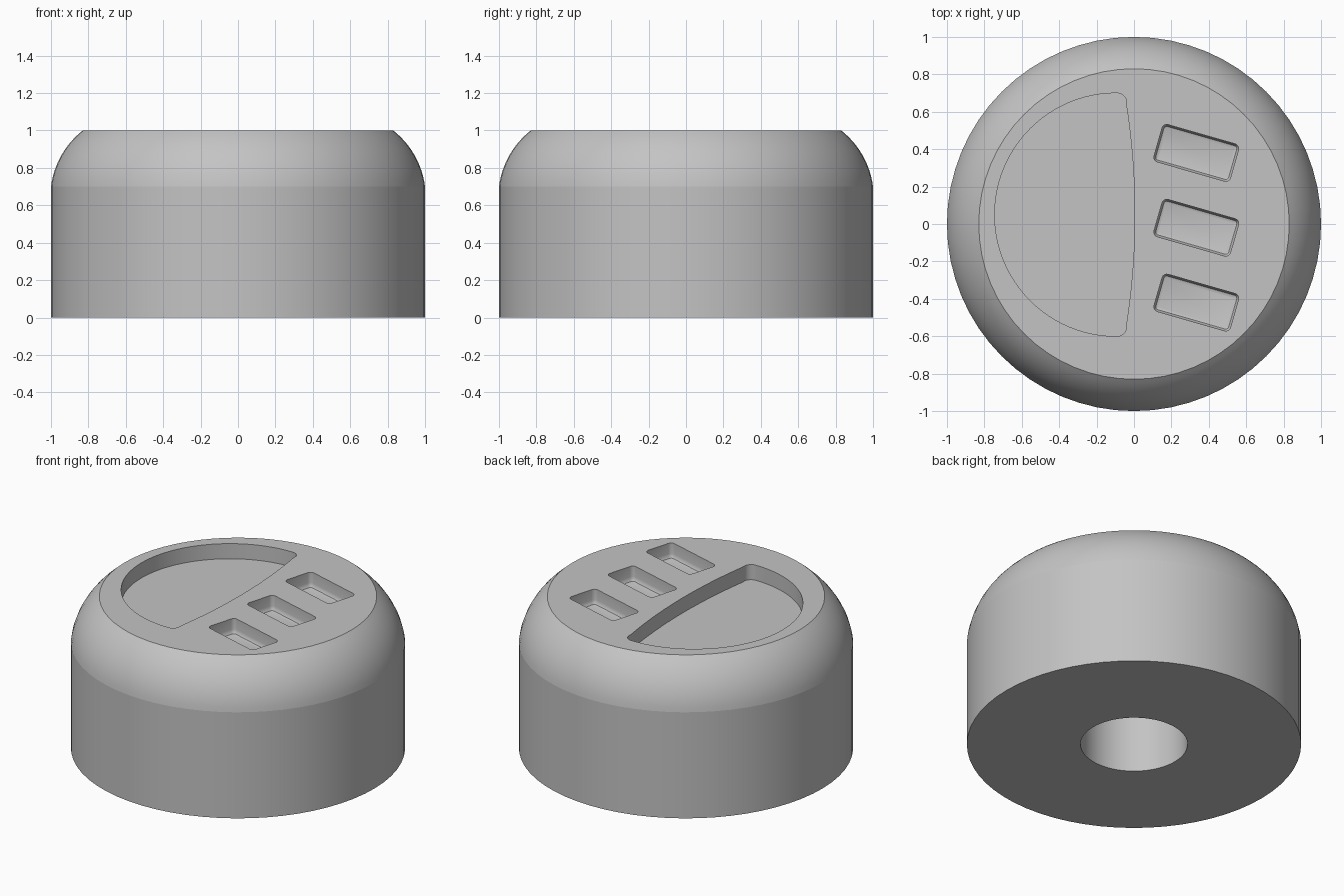
import bpy
import bmesh
from math import sin, cos, pi, radians, atan2, asin, hypot

if "Cube" in bpy.data.objects:
    bpy.data.objects.remove(bpy.data.objects["Cube"], do_unlink=True)

SEGMENTS = 64

grey = bpy.data.materials.new("plain grey")
grey.use_nodes = True
colour = (0.55, 0.55, 0.55, 1)
grey.diffuse_color = colour
grey.node_tree.nodes["Principled BSDF"].inputs["Base Color"].default_value = colour


def finish(bm, name):
    bmesh.ops.recalc_face_normals(bm, faces=bm.faces[:])
    mesh = bpy.data.meshes.new(name)
    bm.to_mesh(mesh)
    bm.free()
    obj = bpy.data.objects.new(name, mesh)
    bpy.context.collection.objects.link(obj)
    mesh.materials.append(grey)
    return obj


def arc(cx, cy, r, start, end, steps):
    angles = [radians(start + (end - start) * i / steps) for i in range(steps + 1)]
    return [(cx + r * cos(a), cy + r * sin(a)) for a in angles]


def bulge(p, q, sag, steps):
    """Circular arc from p to q, swelling outward by sag."""
    dx, dy = q[0] - p[0], q[1] - p[1]
    chord = hypot(dx, dy)
    r = chord * chord / (8 * sag) + sag / 2
    half = asin(chord / 2 / r)
    nx, ny = dy / chord, -dx / chord
    cx = (p[0] + q[0]) / 2 - nx * (r - sag)
    cy = (p[1] + q[1]) / 2 - ny * (r - sag)
    mid = atan2(ny, nx)
    return [(cx + r * cos(mid + half * t), cy + r * sin(mid + half * t))
            for t in [2 * i / steps - 1 for i in range(steps + 1)]]


def lathe(profile, name):
    bm = bmesh.new()
    verts = [bm.verts.new((r, 0, z)) for r, z in profile]
    edges = [bm.edges.new(pair) for pair in zip(verts, verts[1:])]
    bmesh.ops.spin(bm, geom=verts + edges, cent=(0, 0, 0), axis=(0, 0, 1),
                   angle=2 * pi, steps=SEGMENTS)
    bmesh.ops.remove_doubles(bm, verts=bm.verts[:], dist=0.0005)
    bmesh.ops.holes_fill(bm, edges=[e for e in bm.edges if e.is_boundary])
    return finish(bm, name)


def loft(rings, name):
    """Closed solid through (outline, height) rings."""
    bm = bmesh.new()
    loops = [[bm.verts.new((x, y, z)) for x, y in pts] for pts, z in rings]
    for a, b in zip(loops, loops[1:]):
        for i in range(len(a)):
            j = (i + 1) % len(a)
            bm.faces.new((a[i], a[j], b[j], b[i]))
    bm.faces.new(loops[0])
    bm.faces.new(loops[-1])
    return finish(bm, name)


def slot_outline(cx, cy, w, h, r, tilt):
    pts = []
    for sx, sy, start in ((1, 1, 0), (-1, 1, 90), (-1, -1, 180), (1, -1, 270)):
        pts += arc(sx * (w / 2 - r), sy * (h / 2 - r), r, start, start + 90, 4)
    c, s = cos(radians(tilt)), sin(radians(tilt))
    return [(cx + x * c - y * s, cy + x * s + y * c) for x, y in pts]


# Round body with domed shoulder and a blind hole underneath
shoulder = bulge((1, 0.7), (0.83, 1), 0.034, 12)
body = lathe([(0.32, 0.6), (0.32, 0), (1, 0)] + shoulder, "round_body")

# Half-moon recess outline: big semicircle, two small corners, bowed side
half_moon = arc(-0.095, 0.05, 0.65, 90, 270, 48)
half_moon += arc(-0.09, -0.55, 0.05, 275, 350, 6)
half_moon += bulge((-0.04, -0.53), (-0.04, 0.63), 0.044, 20)
half_moon += arc(-0.09, 0.65, 0.05, 10, 85, 6)
cutters = [loft([(half_moon, 0.9), (half_moon, 1.1)], "half_moon_cutter")]

# Three tilted slots with softened floors
for y in (0.38, -0.02, -0.42):
    rings = []
    for inset, z in ((0.022, 0.9), (0.01, 0.904), (0.003, 0.915), (0, 0.93), (0, 1.1)):
        rings.append((slot_outline(0.333, y, 0.425 - 2 * inset, 0.207 - 2 * inset,
                                   0.026 - inset, -16), z))
    cutters.append(loft(rings, "slot_cutter"))

# Cut the recesses
bpy.context.view_layer.objects.active = body
for cutter in cutters:
    mod = body.modifiers.new("recess", "BOOLEAN")
    mod.operation = "DIFFERENCE"
    mod.solver = "EXACT"
    mod.object = cutter
    bpy.ops.object.modifier_apply(modifier=mod.name)
    bpy.data.objects.remove(cutter, do_unlink=True)

# Smooth shading, with the shoulder seam kept crisp
for obj in bpy.context.selected_objects:
    obj.select_set(False)
body.select_set(True)
bpy.ops.object.shade_smooth_by_angle(angle=radians(30))
for edge in body.data.edges:
    ends = [body.data.vertices[i].co for i in edge.vertices]
    if all(abs(v.z - 0.7) < 0.001 for v in ends):
        edge.use_edge_sharp = True
